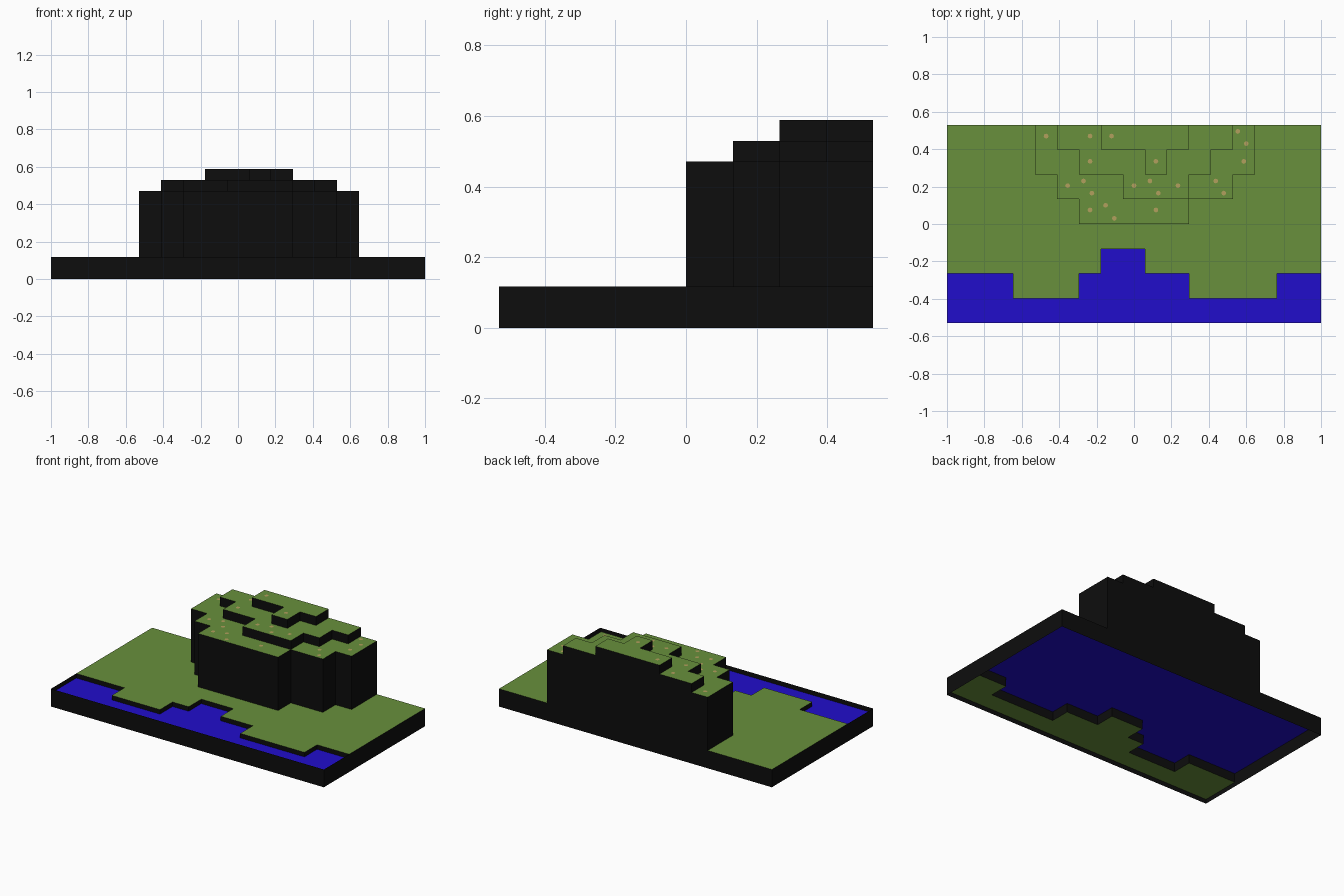
import bpy, bmesh, math

if "Cube" in bpy.data.objects:
    bpy.data.objects.remove(bpy.data.objects["Cube"])

CELL_X, CELL_Y, NX, NY = 2 / 17, 1.0588 / 8, 17, 8
BED, WATER, LAND = 0.029, 0.088, 0.1176
TIERS = [0.4706, 0.5294, 0.5882]


def material(name, rgb):
    m = bpy.data.materials.new(name)
    m.diffuse_color = (*rgb, 1)
    m.use_nodes = True
    m.node_tree.nodes["Principled BSDF"].inputs["Base Color"].default_value = m.diffuse_color
    return m


GRASS = material("grass green", (0.14, 0.28, 0.045))
ROCK = material("black side", (0.004, 0.004, 0.004))
BLUE = material("water blue", (0.015, 0.004, 0.6))
TAN = material("tan", (0.45, 0.35, 0.11))


def build(name, quads, mat):
    bm = bmesh.new()
    for q in quads:
        bm.faces.new([bm.verts.new(p) for p in q])
    bmesh.ops.remove_doubles(bm, verts=bm.verts, dist=1e-4)
    me = bpy.data.meshes.new(name)
    bm.to_mesh(me)
    bm.free()
    me.materials.append(mat)
    ob = bpy.data.objects.new(name, me)
    bpy.context.collection.objects.link(ob)
    return ob


def px(i):
    return -1 + i * CELL_X


def py(j):
    return -0.5294 + j * CELL_Y


# Height map: (row, first column, last column) runs for each level
h = [[LAND] * NX for _ in range(NY)]
RUNS = [
    (BED, [(0, 0, 16), (1, 0, 2), (1, 6, 10), (1, 15, 16), (2, 7, 8)]),
    (TIERS[0], [(4, 6, 10), (5, 5, 12), (6, 4, 13), (7, 4, 13)]),
    (TIERS[1], [(5, 8, 10), (6, 6, 11), (7, 5, 12)]),
    (TIERS[2], [(6, 9, 9), (7, 7, 10)]),
]
for z, runs in RUNS:
    for row, a, b in runs:
        for i in range(a, b + 1):
            h[row][i] = z

# Flat tops of every level
names = {BED: "riverbed", LAND: "meadow", TIERS[0]: "lower_hilltop",
         TIERS[1]: "middle_hilltop", TIERS[2]: "upper_hilltop"}
for z, name in names.items():
    build(name, [[(px(i), py(j), z), (px(i + 1), py(j), z),
                  (px(i + 1), py(j + 1), z), (px(i), py(j + 1), z)]
                 for j in range(NY) for i in range(NX) if h[j][i] == z], GRASS)

# Step walls face the lower neighbour; the outer rim runs down to the floor
rim, steps = [], []
SIDES = [(1, 0, (1, 0), (1, 1)), (-1, 0, (0, 1), (0, 0)),
         (0, 1, (1, 1), (0, 1)), (0, -1, (0, 0), (1, 0))]
for j in range(NY):
    for i in range(NX):
        for di, dj, a, b in SIDES:
            inside = 0 <= i + di < NX and 0 <= j + dj < NY
            top = h[j][i] if inside else max(h[j][i], LAND)
            low = h[j + dj][i + di] if inside else 0
            if top > low:
                p = (px(i + a[0]), py(j + a[1]))
                q = (px(i + b[0]), py(j + b[1]))
                (steps if inside else rim).append(
                    [(*p, low), (*q, low), (*q, top), (*p, top)])
build("outer_walls", rim, ROCK)
build("step_walls", steps, ROCK)

# Water sheet spans the whole base, under the land as well
build("water", [[(px(0), py(0), WATER), (px(NX), py(0), WATER),
                 (px(NX), py(NY), WATER), (px(0), py(NY), WATER)]], BLUE)

# Small tan spots on the hilltops
SPOTS = [(-.47, .47), (-.235, .47), (-.12, .47), (-.235, .335), (-.355, .205),
         (-.27, .23), (-.225, .165), (-.235, .075), (-.152, .1), (-.105, .03),
         (0, .205), (.085, .23), (.13, .165), (.235, .205), (.117, .075),
         (.117, .335), (.437, .23), (.48, .165), (.587, .335), (.555, .495),
         (.6, .43)]
discs = []
for x, y in SPOTS:
    z = h[int((y + 0.5294) / CELL_Y)][int((x + 1) / CELL_X)] + 0.0006
    discs.append([(x + 0.013 * math.cos(k * math.pi / 4),
                   y + 0.013 * math.sin(k * math.pi / 4), z) for k in range(8)])
build("hilltop_spots", discs, TAN)
